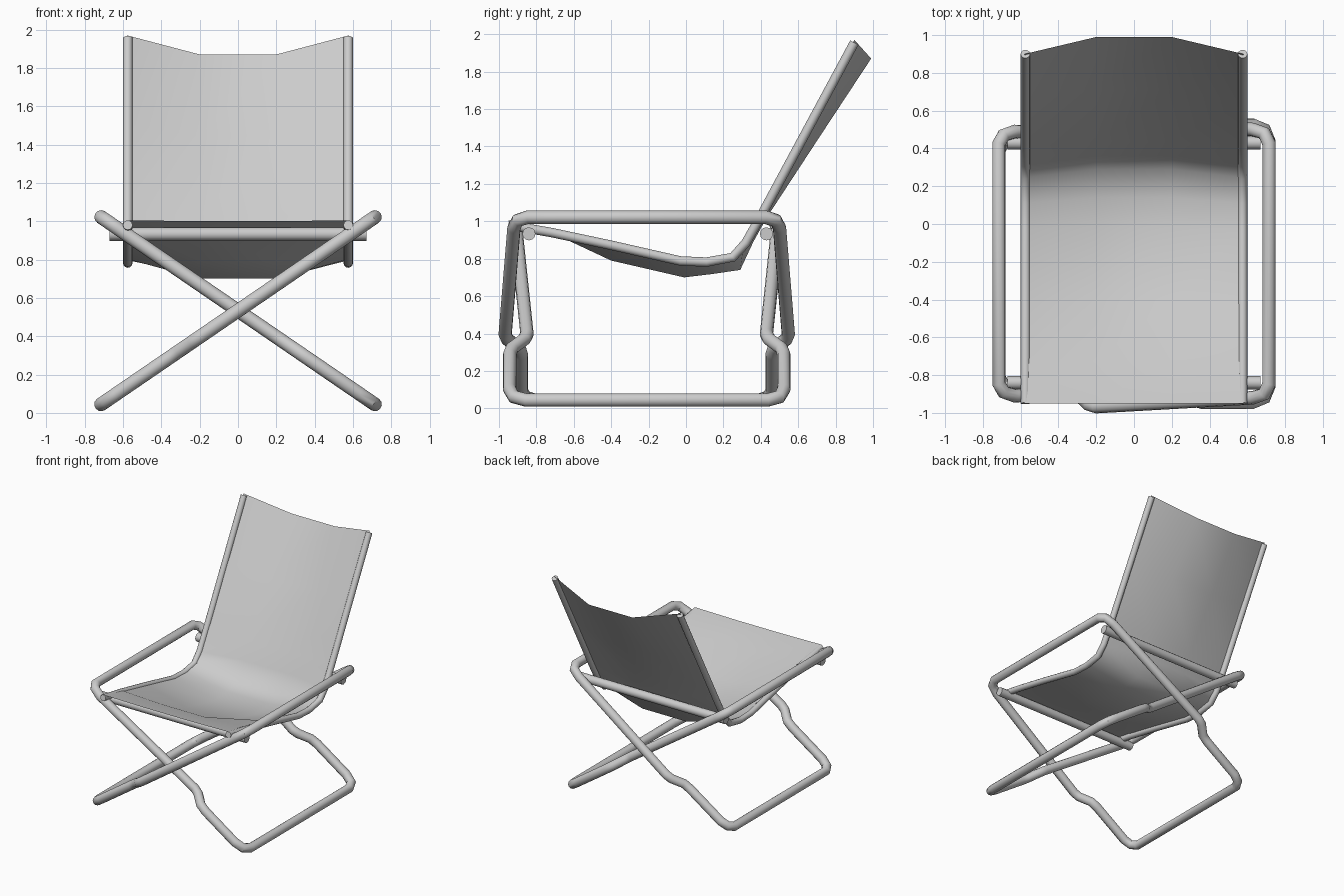
import bpy, bmesh

if "Cube" in bpy.data.objects:
    bpy.data.objects.remove(bpy.data.objects["Cube"])

YC = -0.21      # middle of the folding frame along y


def tube(name, pts, radius, closed=False):
    cu = bpy.data.curves.new(name, 'CURVE')
    cu.dimensions = '3D'
    cu.bevel_depth = radius
    cu.bevel_resolution = 4
    cu.use_fill_caps = not closed
    sp = cu.splines.new('POLY')
    sp.points.add(len(pts) - 1)
    for p, co in zip(sp.points, pts):
        p.co = (*co, 1)
    sp.use_cyclic_u = closed
    ob = bpy.data.objects.new(name, cu)
    bpy.context.collection.objects.link(ob)
    bpy.ops.object.select_all(action='DESELECT')
    ob.select_set(True)
    bpy.context.view_layer.objects.active = ob
    bpy.ops.object.convert(target='MESH')
    bpy.ops.object.shade_smooth_by_angle(angle=0.7)
    return ob


# crossed frame loops: (x, half width) from armrest rail down to floor rail
def frame_loop(name, half, side):
    def co(x, h, s):
        return (x * side, YC + s * h, 0.533 + 0.684 * x)
    front = [co(x, h, -1) for x, h in half]
    back = [co(x, h, 1) for x, h in reversed(half)]
    return tube(name, front + back, 0.036, True)


frame_loop("outer_frame_loop", [
    (0.715, 0.635), (0.69, 0.69), (0.63, 0.71), (-0.20, 0.757), (-0.24, 0.745),
    (-0.31, 0.68), (-0.36, 0.67), (-0.64, 0.67), (-0.69, 0.65), (-0.715, 0.60)], 1)
frame_loop("inner_frame_loop", [
    (0.715, 0.635), (0.69, 0.68), (0.63, 0.70), (-0.20, 0.64), (-0.24, 0.655),
    (-0.31, 0.72), (-0.36, 0.733), (-0.63, 0.733), (-0.69, 0.71), (-0.715, 0.645)], -1)

# cross bars under the seat
for name, y in (("front_cross_bar", -0.84), ("rear_cross_bar", 0.43)):
    tube(name, [(-0.67, y, 0.933), (0.67, y, 0.933)], 0.035)

# bent side tubes of seat and back
side_path = [(-0.95, 0.98), (-0.72, 0.94), (-0.4, 0.872), (-0.03, 0.788), (0.11, 0.782),
             (0.25, 0.808), (0.32, 0.885), (0.41, 1.045), (0.90, 1.955)]
for name, x in (("left_side_tube", -0.575), ("right_side_tube", 0.575)):
    tube(name, [(x, y, z) for y, z in side_path], 0.025)

# sagging fabric sling: edge line and middle line
edge = [(-0.95, 1.005), (-0.72, 0.957), (-0.4, 0.887), (-0.03, 0.803), (0.11, 0.797), (0.245, 0.822),
        (0.31, 0.885), (0.405, 1.055), (0.65, 1.51), (0.90, 1.97)]
middle = [(-0.95, 1.0), (-0.72, 0.94), (-0.4, 0.79), (-0.01, 0.70), (0.14, 0.718), (0.29, 0.74),
          (0.36, 0.89), (0.435, 1.025), (0.71, 1.445), (0.99, 1.87)]
bm = bmesh.new()
rows = []
for (ey, ez), (my, mz) in zip(edge, middle):
    rows.append([bm.verts.new(c) for c in ((-0.58, ey, ez), (-0.2, my, mz),
                                           (0.2, my, mz), (0.58, ey, ez))])
for a, b in zip(rows, rows[1:]):
    for i in range(3):
        bm.faces.new((a[i], a[i + 1], b[i + 1], b[i]))
for f in bm.faces:
    f.smooth = True
me = bpy.data.meshes.new("fabric_sling")
bm.to_mesh(me)
bm.free()
sling = bpy.data.objects.new("fabric_sling", me)
bpy.context.collection.objects.link(sling)
